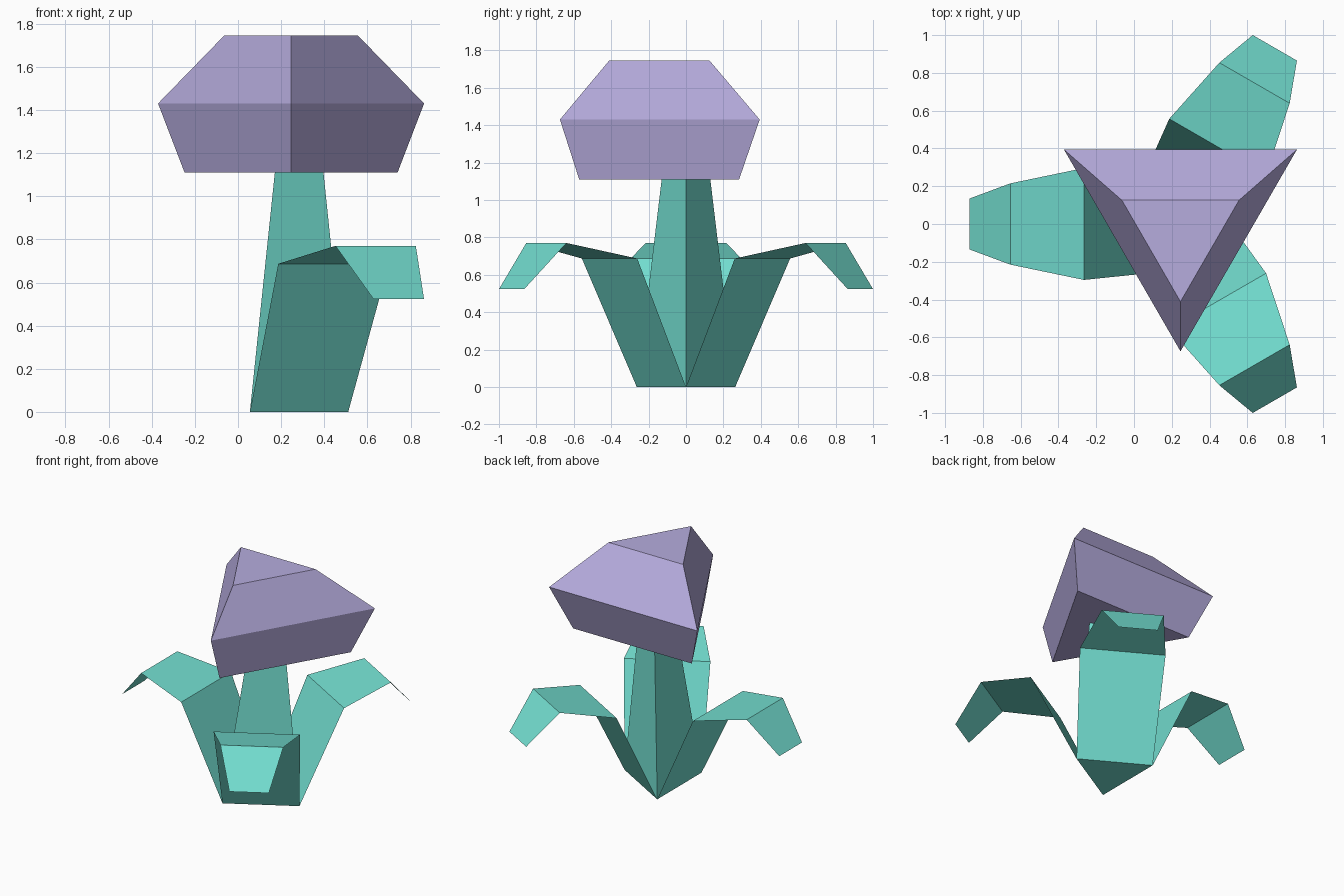
import bpy
from math import radians, sin, cos

if "Cube" in bpy.data.objects:
    bpy.data.objects.remove(bpy.data.objects["Cube"])


def material(name, rgb):
    m = bpy.data.materials.new(name)
    m.diffuse_color = (*rgb, 1.0)
    m.use_nodes = True
    m.node_tree.nodes["Principled BSDF"].inputs["Base Color"].default_value = m.diffuse_color
    return m


TEAL = material("teal green", (0.171, 0.73, 0.63))
PURPLE = material("soft purple", (0.468, 0.413, 0.73))


def make_object(name, verts, faces, mat):
    mesh = bpy.data.meshes.new(name)
    mesh.from_pydata(verts, [], faces)
    mesh.materials.append(mat)
    obj = bpy.data.objects.new(name, mesh)
    bpy.context.collection.objects.link(obj)
    return obj


def triangle_loft(name, rings, first_angle, mat):
    """Closed solid through triangles given as (x, y, z, radius)."""
    verts = []
    for x, y, z, r in rings:
        for i in range(3):
            a = radians(first_angle + 120 * i)
            verts.append((x + r * cos(a), y + r * sin(a), z))
    faces = [(2, 1, 0), tuple(range(len(verts) - 3, len(verts)))]
    for k in range(0, len(verts) - 3, 3):
        for i in range(3):
            j = (i + 1) % 3
            faces.append((k + i, k + j, k + 3 + j, k + 3 + i))
    return make_object(name, verts, faces, mat)


def leaf(name, angle):
    """Folded sheet: rows of (distance outward, height, half width)."""
    rows = [(0.152, 0, 0.263), (0.472, 0.687, 0.296),
            (0.862, 0.77, 0.215), (1.077, 0.523, 0.135)]
    a = radians(angle)
    verts = []
    for r, z, w in rows:
        for s in (w, -w):
            verts.append((BASE_X + r * cos(a) - s * sin(a),
                          r * sin(a) + s * cos(a), z))
    faces = [(k, k + 1, k + 3, k + 2) for k in (0, 2, 4)]
    return make_object(name, verts, faces, TEAL)


BASE_X = 0.207
HEAD_X = 0.246

# Tapered three-sided stem
triangle_loft("stem", [(BASE_X, 0, 0, 0.304), (HEAD_X, 0, 1.112, 0.15)], 0, TEAL)

# Three folded leaves growing from the stem's bottom edges
for label, angle in (("back", 60), ("left", 180), ("front", 300)):
    leaf(label + "_leaf", angle)

# Three-sided flower head
triangle_loft("flower_head", [(HEAD_X, -0.001, 1.11, 0.57),
                              (HEAD_X, 0.038, 1.43, 0.712),
                              (HEAD_X, -0.053, 1.745, 0.358)], 30, PURPLE)
